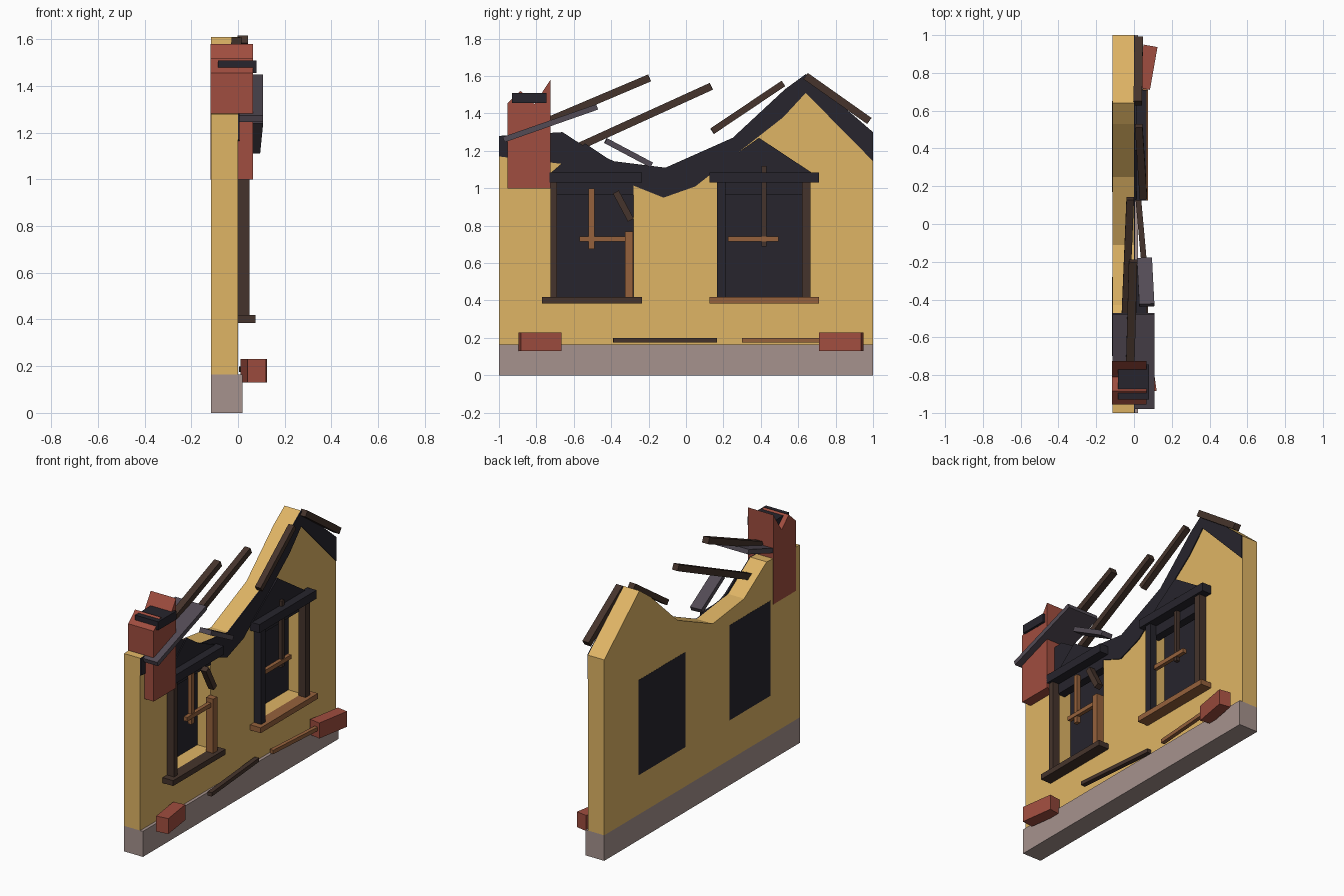
import bpy, bmesh
from math import radians
from mathutils import Vector, Matrix

if "Cube" in bpy.data.objects:
    bpy.data.objects.remove(bpy.data.objects["Cube"])

COLORS = {
    "plaster": (0.74, 0.46, 0.13), "stone": (0.38, 0.29, 0.27),
    "char": (0.02, 0.018, 0.026), "brick": (0.35, 0.075, 0.05),
    "burnt_wood": (0.06, 0.034, 0.025), "wood": (0.30, 0.12, 0.045),
    "slate": (0.085, 0.07, 0.09),
}
MATS = {}
for name, c in COLORS.items():
    MATS[name] = bpy.data.materials.new(name)
    MATS[name].diffuse_color = (*c, 1)


def finish(name, bm, mat):
    bmesh.ops.recalc_face_normals(bm, faces=bm.faces)
    me = bpy.data.meshes.new(name)
    bm.to_mesh(me)
    bm.free()
    me.materials.append(MATS[mat])
    ob = bpy.data.objects.new(name, me)
    bpy.context.collection.objects.link(ob)
    return ob


def prism(name, pts, x0, x1, mat):
    """Extrude a (y, z) outline from x0 to x1."""
    bm = bmesh.new()
    f = bm.faces.new([bm.verts.new((x0, y, z)) for y, z in pts])
    r = bmesh.ops.extrude_face_region(bm, geom=[f])
    bmesh.ops.translate(bm, vec=(x1 - x0, 0, 0),
                        verts=[v for v in r["geom"] if isinstance(v, bmesh.types.BMVert)])
    return finish(name, bm, mat)


def box(name, x, y, z, mat, rot=0):
    """Box from (min, max) ranges, turned about z."""
    bm = bmesh.new()
    bmesh.ops.create_cube(bm, size=1)
    c = Vector([(a + b) / 2 for a, b in (x, y, z)])
    s = [b - a for a, b in (x, y, z)]
    m = Matrix.Translation(c) @ Matrix.Rotation(radians(rot), 4, 'Z') @ Matrix.Diagonal((*s, 1))
    bm.transform(m)
    return finish(name, bm, mat)


def beam(name, a, b, width, thick, mat):
    """Straight timber between two points; width runs along x."""
    a, b = Vector(a), Vector(b)
    d = (b - a).normalized()
    n = Vector((1, 0, 0)).cross(d).normalized()
    w = d.cross(n)
    m = Matrix((w * width, d * (b - a).length, n * thick)).transposed().to_4x4()
    bm = bmesh.new()
    bmesh.ops.create_cube(bm, size=1)
    bm.transform(Matrix.Translation((a + b) / 2) @ m)
    return finish(name, bm, mat)


# Stone footing and plaster wall with broken roofline
BACK = -0.115
TOP = [(1, 1.30), (.64, 1.61), (.53, 1.53), (.25, 1.27), (-.11, 1.11),
       (-.43, 1.15), (-.66, 1.30), (-1, 1.28)]
box("footing", (BACK, .02), (-1, 1), (0, .165), "stone")
wall = prism("wall", [(-1, .165), (1, .165)] + TOP, BACK, 0, "plaster")

# Window openings
OPENINGS = {"left": (-.70, -.28), "right": (.17, .65)}
for side, (y0, y1) in OPENINGS.items():
    cutter = box("cutter", (-.3, .2), (y0, y1), (.42, 1.035), "char")
    cutter.hide_render = True
    mod = wall.modifiers.new("opening", 'BOOLEAN')
    mod.object, mod.solver = cutter, 'EXACT'
    bpy.context.view_layer.objects.active = wall
    bpy.ops.object.modifier_apply(modifier=mod.name)
    bpy.data.objects.remove(cutter)
    box(side + "_window_dark", (BACK - .001, -.095), (y0, y1), (.42, 1.035), "char")
    box(side + "_window_soot_head", (-.05, .004), (y0, y1), (.965, 1.035), "char")

# Charred band under the roofline
prism("charred_band", TOP + [(-1, 1.17), (-.66, 1.13), (-.42, 1.07), (-.27, 1.01), (-.12, .95),
      (.05, 1.01), (.29, 1.20), (.52, 1.38), (.64, 1.51), (1, 1.145)], 0, .006, "char")

# Soot gables, lintels, sills
prism("left_gable", [(-.72, 1.085), (-.25, 1.085), (-.42, 1.16), (-.54, 1.24)], 0, .012, "char")
prism("right_gable", [(.13, 1.085), (.67, 1.085), (.39, 1.27)], 0, .012, "char")
box("left_lintel", (0, .065), (-.73, -.235), (1.03, 1.085), "char")
box("right_lintel", (0, .065), (.125, .71), (1.03, 1.085), "char")
box("left_sill", (0, .075), (-.77, -.235), (.385, .42), "burnt_wood")
box("right_sill", (0, .075), (.125, .71), (.385, .42), "wood")

# Window jambs
box("left_jamb_outer", (0, .05), (-.725, -.69), (.42, 1.03), "burnt_wood")
box("left_jamb_broken", (0, .05), (-.325, -.283), (.42, .77), "wood")
beam("left_jamb_splinter", (.025, -.375, .98), (.025, -.295, .83), .04, .035, "burnt_wood")
box("right_jamb_inner", (0, .05), (.165, .21), (.42, 1.03), "char")
box("right_jamb_outer", (0, .05), (.62, .665), (.42, 1.03), "burnt_wood")

# Glazing bars
box("left_bar_upright", (.005, .03), (-.52, -.49), (.675, 1.0), "wood")
box("left_bar_cross", (.01, .035), (-.57, -.325), (.715, .742), "wood")
box("right_bar_upright", (.005, .03), (.405, .43), (.69, 1.12), "burnt_wood")
box("right_bar_cross", (.01, .035), (.225, .495), (.715, .742), "wood")

# Broken chimney with cap
prism("chimney", [(-.955, 1), (-.725, 1), (-.725, 1.58), (-.81, 1.45), (-.885, 1.52), (-.955, 1.455)],
      BACK - .002, .065, "brick")
box("chimney_cap", (-.085, .08), (-.93, -.745), (1.455, 1.51), "char")

# Fallen roof timbers
beam("rafter_1", (-.02, -.75, 1.355), (-.005, -.195, 1.59), .045, .04, "burnt_wood")
beam("rafter_2", (-.05, -.59, 1.215), (-.02, .135, 1.545), .04, .04, "burnt_wood")
beam("rafter_3", (.05, .14, 1.305), (.025, .52, 1.56), .04, .035, "burnt_wood")
beam("rafter_4", (.02, .64, 1.60), (.025, .98, 1.36), .045, .04, "burnt_wood")

# Loose roof slabs
beam("slab_long", (-.003, -.975, 1.26), (-.003, -.475, 1.435), .222, .03, "slate")
beam("slab_short", (.068, -.43, 1.255), (.055, -.185, 1.125), .08, .03, "slate")

# Debris along the footing
box("brick_left", (.025, .105), (-.89, -.67), (.13, .23), "brick", 8)
box("brick_right", (.03, .105), (.715, .945), (.13, .23), "brick", -10)
beam("debris_stick_dark", (.07, -.39, .187), (.02, .165, .187), .03, .025, "burnt_wood")
beam("debris_stick_light", (.03, .30, .187), (.06, .73, .187), .025, .025, "wood")

for m in bpy.data.materials:
    if m.users and not m.is_grease_pencil:
        m.use_nodes = True
        m.node_tree.nodes["Principled BSDF"].inputs["Base Color"].default_value = m.diffuse_color
